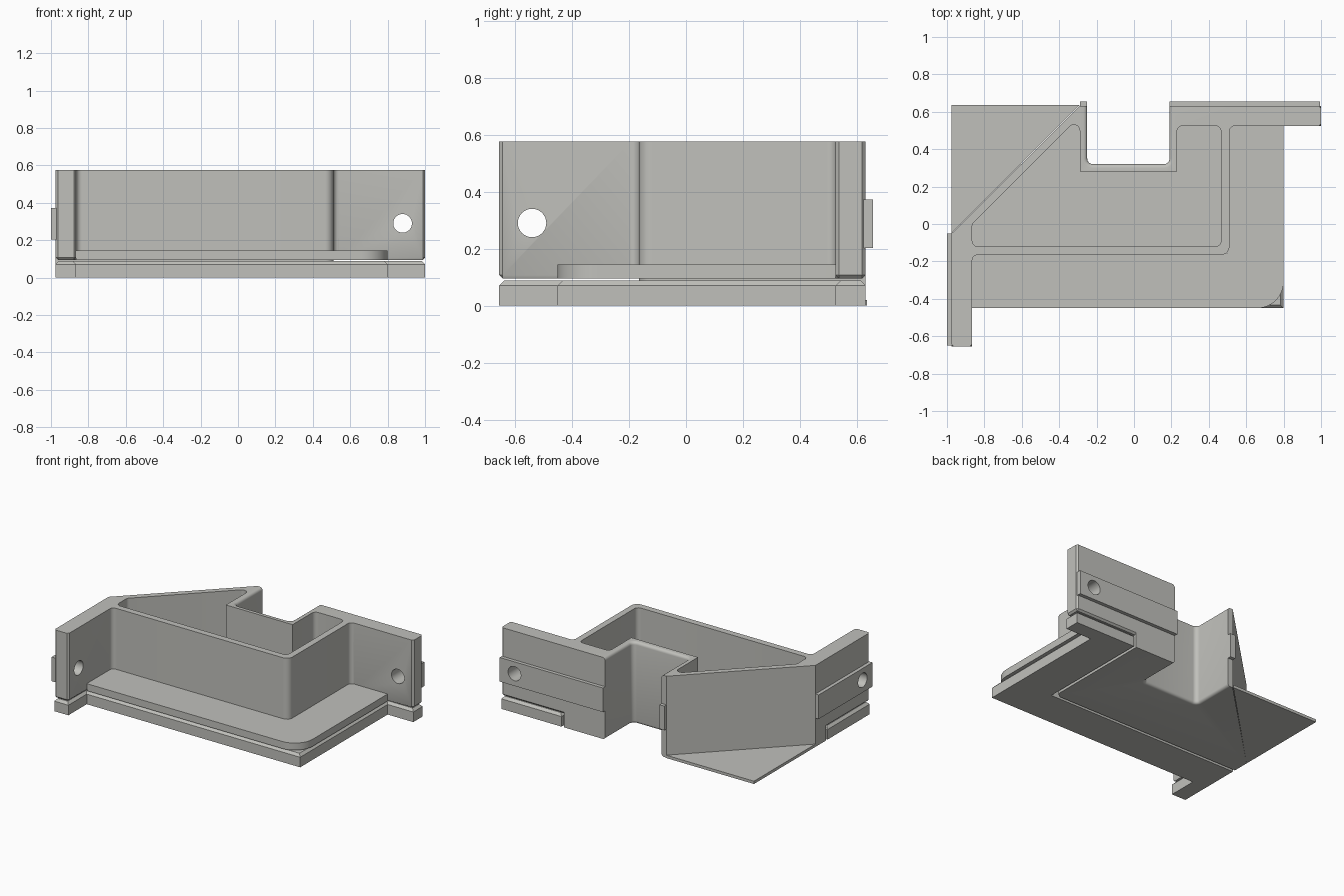
import bpy, bmesh, math
from mathutils import Vector

if "Cube" in bpy.data.objects:
    bpy.data.objects.remove(bpy.data.objects["Cube"])

grey = bpy.data.materials.new("warm grey")
grey.diffuse_color = (0.53, 0.53, 0.50, 1)
grey.use_nodes = True
grey.node_tree.nodes["Principled BSDF"].inputs["Base Color"].default_value = grey.diffuse_color


def outline(pts):
    """Turn (x, y[, radius]) corners into a loop with rounded corners."""
    out, n = [], len(pts)
    for i, p in enumerate(pts):
        c = Vector(p[:2])
        if len(p) < 3:
            out.append(c)
            continue
        a = (Vector(pts[i - 1][:2]) - c).normalized()
        b = (Vector(pts[(i + 1) % n][:2]) - c).normalized()
        half = a.angle(b) / 2
        centre = c + (a + b).normalized() * (p[2] / math.sin(half))
        start = c + a * (p[2] / math.tan(half)) - centre
        end = c + b * (p[2] / math.tan(half)) - centre
        turn = start.angle_signed(end)
        for k in range(9):
            t = -turn * k / 8
            out.append(centre + Vector((start.x * math.cos(t) - start.y * math.sin(t),
                                        start.x * math.sin(t) + start.y * math.cos(t))))
    return out


def prism(name, pts, z0, z1, bevel=0, segments=1, rule=None):
    """Extrude an outline; bevel the edges whose midpoint passes the rule."""
    bm = bmesh.new()
    face = bm.faces.new([bm.verts.new((p.x, p.y, z0)) for p in outline(pts)])
    ext = bmesh.ops.extrude_face_region(bm, geom=[face])["geom"]
    bmesh.ops.translate(bm, vec=(0, 0, z1 - z0),
                        verts=[g for g in ext if isinstance(g, bmesh.types.BMVert)])
    bmesh.ops.recalc_face_normals(bm, faces=bm.faces)
    if bevel:
        edges = [e for e in bm.edges if rule((e.verts[0].co + e.verts[1].co) / 2)]
        bmesh.ops.bevel(bm, geom=edges, offset=bevel, segments=segments,
                        profile=0.5, affect='EDGES')
    mesh = bpy.data.meshes.new(name)
    bm.to_mesh(mesh)
    bm.free()
    mesh.materials.append(grey)
    ob = bpy.data.objects.new(name, mesh)
    bpy.context.collection.objects.link(ob)
    return ob


def activate(ob):
    bpy.ops.object.select_all(action='DESELECT')
    ob.select_set(True)
    bpy.context.view_layer.objects.active = ob


def cut(ob, cutter):
    activate(ob)
    mod = ob.modifiers.new("cut", 'BOOLEAN')
    mod.operation, mod.solver, mod.object = 'DIFFERENCE', 'EXACT', cutter
    bpy.ops.object.modifier_apply(modifier=mod.name)
    bpy.data.objects.remove(cutter)


def drill(parts, location, rotation):
    for ob in parts:
        bpy.ops.mesh.primitive_cylinder_add(vertices=32, radius=0.05, depth=0.5,
                                            location=location, rotation=rotation)
        cut(ob, bpy.context.object)


def rect(x0, x1, y0, y1):
    return [(x0, y0), (x1, y0), (x1, y1), (x0, y1)]


TOP = 0.575

# Tray body with a notch at the back, its edges rounded
tray = prism("tray_body", [(-.975, -.165), (.51, -.165, .045), (.51, .63), (.19, .63),
                           (.19, .32, .03), (-.25, .32, .03), (-.25, .63), (-.29, .63),
                           (-.975, -.05)], 0, TOP, 0.02, 4,
             lambda m: -.26 < m.x < .2 and .31 < m.y < .62 and (m.z < .01 or m.z > TOP - .01))
pocket = prism("pocket_cutter", [(-.865, -.12, .03), (.465, -.12, .03), (.465, .525, .03),
                                 (.23, .525, .03), (.23, .28), (-.29, .28),
                                 (-.29, .53, .03), (-.335, .53, .03), (-.865, 0, .03)], .02, .7)
cut(tray, pocket)

# Thin corner plate behind the slanted wall
corner = prism("corner_plate", [(-.975, -.05), (-.29, .635), (-.975, .635)], 0, .02)

# Flange around the front and right walls
flange = prism("flange", [(-.865, -.45), (.8, -.45, .14), (.8, .525), (.5, .525),
                          (.5, -.155), (-.865, -.155)], .095, .145)

# Legs that carry the walls outward, chamfered underneath
left_leg = prism("left_leg", [(-.975, -.655), (-.865, -.655), (-.865, -.165, .03),
                              (-.82, -.165), (-.975, -.165)], .095, TOP, .012, 1,
                 lambda m: m.y < -.2 and (m.z < .1 or (m.y < -.65 and .1 < m.z < .57)))
right_leg = prism("right_leg", [(.51, .48), (.51, .525, .03), (1, .525), (1, .63),
                                (.51, .63)], .095, TOP, .012, 1,
                  lambda m: m.x > .55 and (m.z < .1 or (m.x > .99 and .1 < m.z < .57)))

# Raised rails on the outer sides
left_rail = prism("left_rail", rect(-1, -.97, -.65, -.05), .203, .373)
back_rail = prism("back_rail", rect(.19, .995, .62, .655), .203, .373)
notch_rail = prism("notch_rail", rect(-.29, -.25, .62, .655), .203, .373)

# Separate skirt below the flange, with a narrow slot to the tray
skirt = prism("skirt", [(-.975, -.655), (-.865, -.655), (-.865, -.45), (.8, -.45),
                        (.8, .525), (1, .525), (1, .63), (.53, .63), (.53, -.185),
                        (-.975, -.185)], 0, .088, .017, 1, lambda m: m.z > .08)

# Bolt holes through the legs
drill([left_leg, left_rail], (-.92, -.54, .29), (0, math.pi / 2, 0))
drill([right_leg, back_rail], (.88, .58, .29), (math.pi / 2, 0, 0))

for ob in bpy.context.scene.objects:
    if not ob.data.materials:
        ob.data.materials.append(grey)
    activate(ob)
    bpy.ops.object.shade_smooth_by_angle(angle=math.radians(30))
